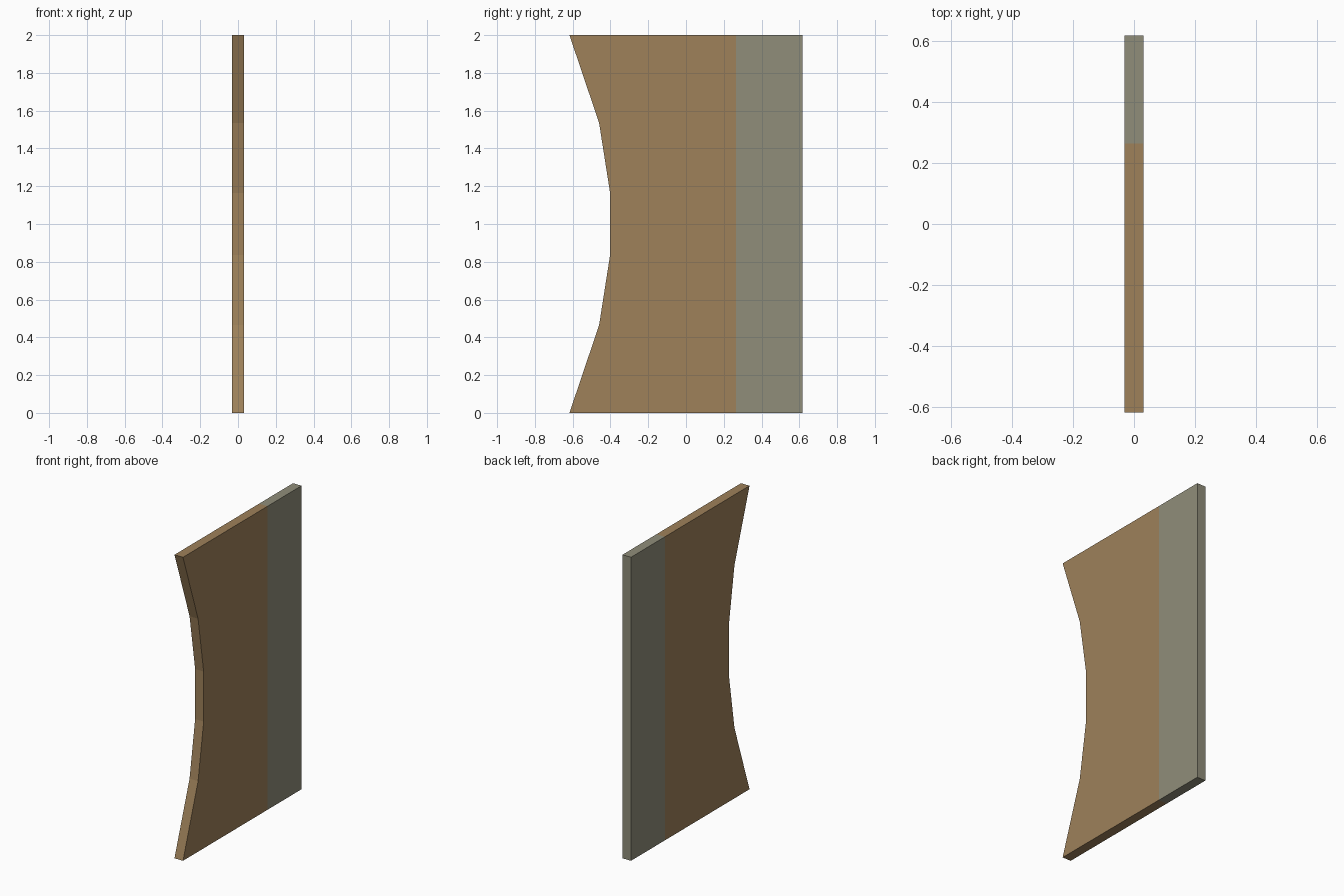
import bpy, bmesh

if "Cube" in bpy.data.objects:
    bpy.data.objects.remove(bpy.data.objects["Cube"])

THICK = 0.062   # panel thickness along x
BACK = 0.617    # straight rear edge
SPLIT = 0.264   # where the two colours meet


def material(name, rgb):
    m = bpy.data.materials.new(name)
    m.diffuse_color = (*rgb, 1.0)
    m.use_nodes = True
    m.node_tree.nodes["Principled BSDF"].inputs["Base Color"].default_value = m.diffuse_color
    return m


# Side profile: concave faceted front edge, mirrored about mid height
lower = [(-0.617, 0.0), (-0.46, 0.465), (-0.402, 0.835)]
front_edge = lower + [(y, 2.0 - z) for y, z in reversed(lower)]
profile = front_edge + [(BACK, 2.0), (BACK, 0.0)]

# Extrude the profile into a thin slab
bm = bmesh.new()
face = bm.faces.new([bm.verts.new((-THICK / 2, y, z)) for y, z in profile])
ext = bmesh.ops.extrude_face_region(bm, geom=[face], use_keep_orig=True)
moved = [g for g in ext["geom"] if isinstance(g, bmesh.types.BMVert)]
bmesh.ops.translate(bm, verts=moved, vec=(THICK, 0, 0))

# Cut the colour boundary and colour the rear strip
bmesh.ops.bisect_plane(bm, geom=bm.verts[:] + bm.edges[:] + bm.faces[:],
                       plane_co=(0, SPLIT, 0), plane_no=(0, 1, 0))
bmesh.ops.recalc_face_normals(bm, faces=bm.faces[:])
for f in bm.faces:
    f.material_index = int(f.calc_center_median().y > SPLIT)

mesh = bpy.data.meshes.new("curved_panel")
bm.to_mesh(mesh)
bm.free()
mesh.materials.append(material("warm brown", (0.342, 0.220, 0.102)))
mesh.materials.append(material("olive grey", (0.279, 0.270, 0.195)))
bpy.context.collection.objects.link(bpy.data.objects.new("curved_panel", mesh))
